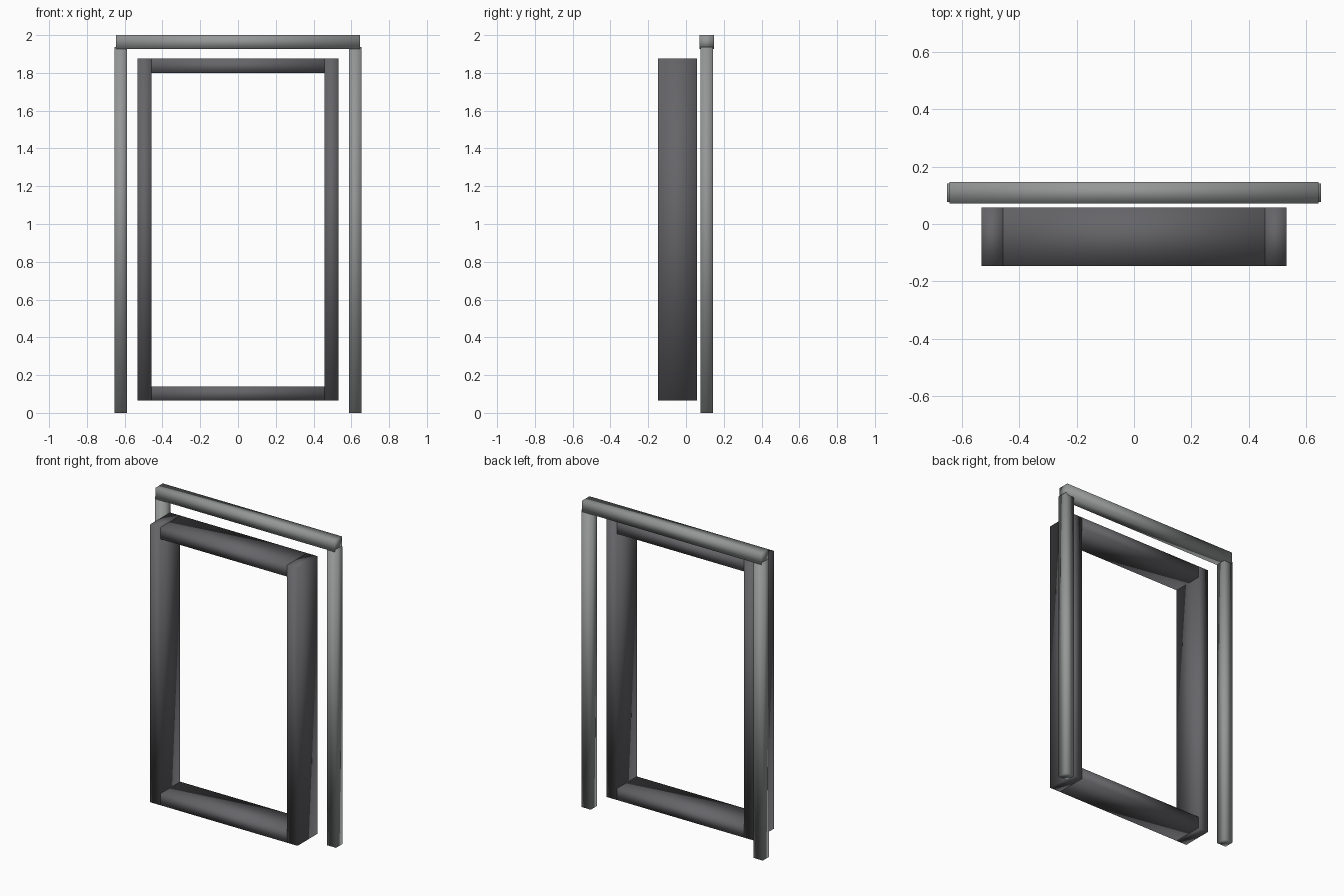
import bpy, bmesh
from mathutils import Matrix, Vector

if "Cube" in bpy.data.objects:
    bpy.data.objects.remove(bpy.data.objects["Cube"])


def material(name, rgb):
    m = bpy.data.materials.new(name)
    m.diffuse_color = (*rgb, 1)
    m.use_nodes = True
    m.node_tree.nodes["Principled BSDF"].inputs["Base Color"].default_value = m.diffuse_color
    return m


def bar(name, lo, hi, mat):
    """Box between two corners, with soft shading across its edges."""
    lo, hi = Vector(lo), Vector(hi)
    bm = bmesh.new()
    bmesh.ops.create_cube(bm, size=1, matrix=Matrix.Diagonal((*(hi - lo), 1)))
    for f in bm.faces:
        f.smooth = True
    me = bpy.data.meshes.new(name)
    bm.to_mesh(me)
    bm.free()
    ob = bpy.data.objects.new(name, me)
    ob.location = (lo + hi) / 2
    me.materials.append(mat)
    bpy.context.collection.objects.link(ob)
    return ob


light = material("light_metal", (0.30, 0.31, 0.31))
dark = material("dark_metal", (0.13, 0.13, 0.14))

# Upright posts of both frames, left and right
for side, s in (("left", -1), ("right", 1)):
    for name, a, b, y0, y1, z0, z1, mat in (
        ("outer_post", 0.587, 0.653, 0.076, 0.142, 0.0, 1.938, light),
        ("inner_post", 0.457, 0.532, -0.147, 0.058, 0.066, 1.875, dark),
    ):
        x0, x1 = sorted((s * a, s * b))
        bar(f"{side}_{name}", (x0, y0, z0), (x1, y1, z1), mat)

# Outer lintel resting on the posts
bar("outer_lintel", (-0.645, 0.072, 1.927), (0.645, 0.147, 2.0), light)

# Inner frame rails between the posts
for name, z0, z1 in (("bottom_rail", 0.066, 0.141), ("top_rail", 1.8, 1.875)):
    bar(name, (-0.457, -0.147, z0), (0.457, 0.058, z1), dark)
